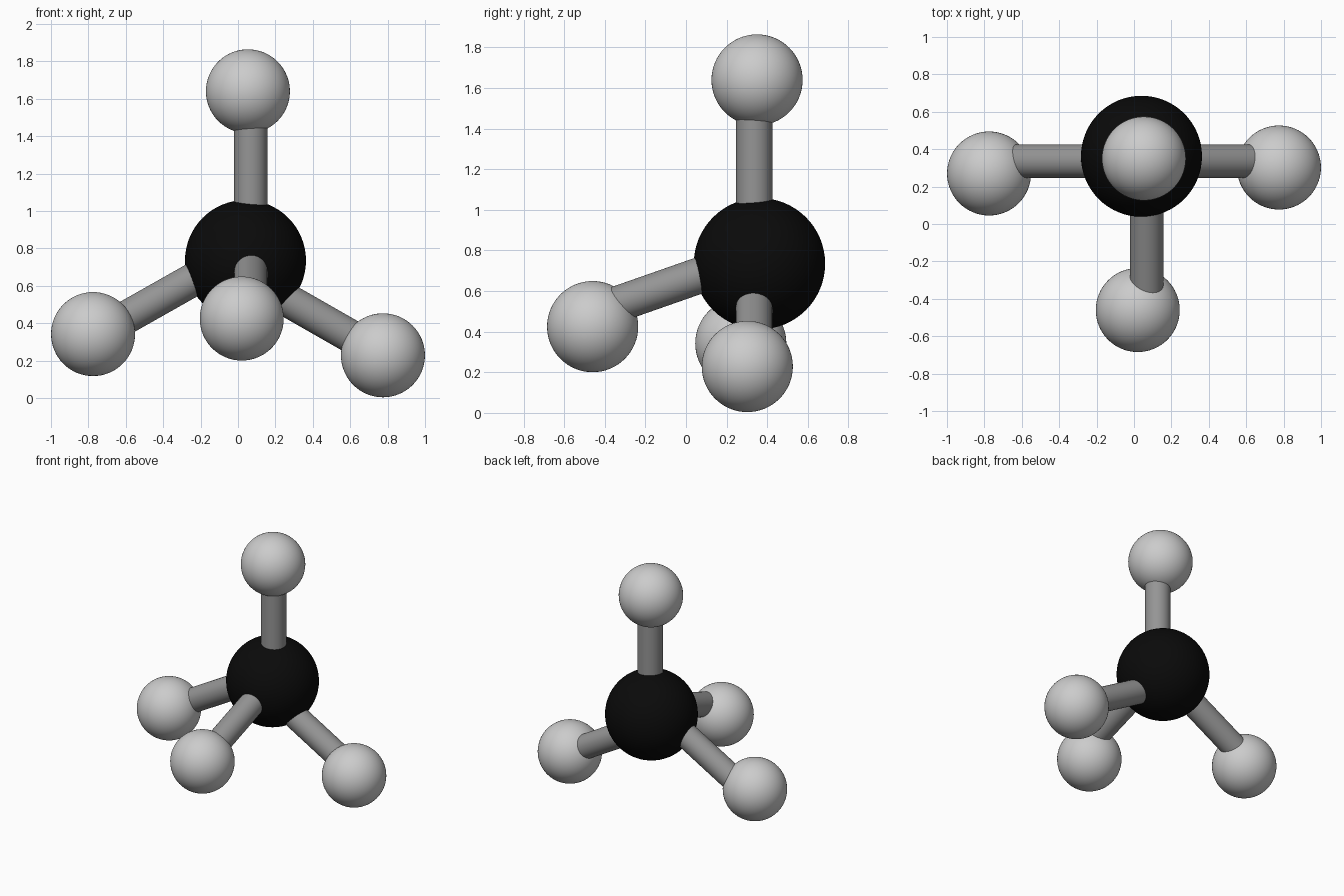
import bpy
from mathutils import Vector

if "Cube" in bpy.data.objects:
    bpy.data.objects.remove(bpy.data.objects["Cube"])


def material(name, value):
    m = bpy.data.materials.new(name)
    m.diffuse_color = (value, value, value, 1)
    m.use_nodes = True
    m.node_tree.nodes["Principled BSDF"].inputs["Base Color"].default_value = m.diffuse_color
    return m


black = material("black", 0.003)
bond_grey = material("bond_grey", 0.3)


def finish(name, mat=None):
    ob = bpy.context.object
    ob.name = name
    if mat:
        ob.data.materials.append(mat)
    bpy.ops.object.shade_smooth_by_angle()


def ball(name, centre, radius, mat=None):
    bpy.ops.mesh.primitive_uv_sphere_add(segments=64, ring_count=32,
                                         radius=radius, location=centre)
    finish(name, mat)


def rod(name, start, end, radius=0.089):
    a, b = Vector(start), Vector(end)
    d = b - a
    bpy.ops.mesh.primitive_cylinder_add(vertices=48, radius=radius, depth=d.length,
                                        location=(a + b) / 2)
    bpy.context.object.rotation_euler = d.to_track_quat('Z', 'Y').to_euler()
    finish(name, bond_grey)


# Large central atom
ball("central_atom", (0.04, 0.362, 0.735), 0.3235, black)

# Four small outer atoms
for name, centre in {
    "top_atom": (0.053, 0.35, 1.64),
    "left_atom": (-0.775, 0.27, 0.342),
    "right_atom": (0.775, 0.302, 0.2285),
    "front_atom": (0.02, -0.46, 0.425),
}.items():
    ball(name, centre, 0.2245)

# Bonds, ends buried in the atoms
rod("top_bond", (0.068, 0.336, 0.95), (0.068, 0.336, 1.53))
rod("left_bond", (-0.15, 0.336, 0.684), (-0.70, 0.336, 0.373))
rod("right_bond", (0.20, 0.336, 0.56), (0.68, 0.336, 0.286))
rod("front_bond", (0.068, 0.20, 0.724), (0.068, -0.40, 0.514))
